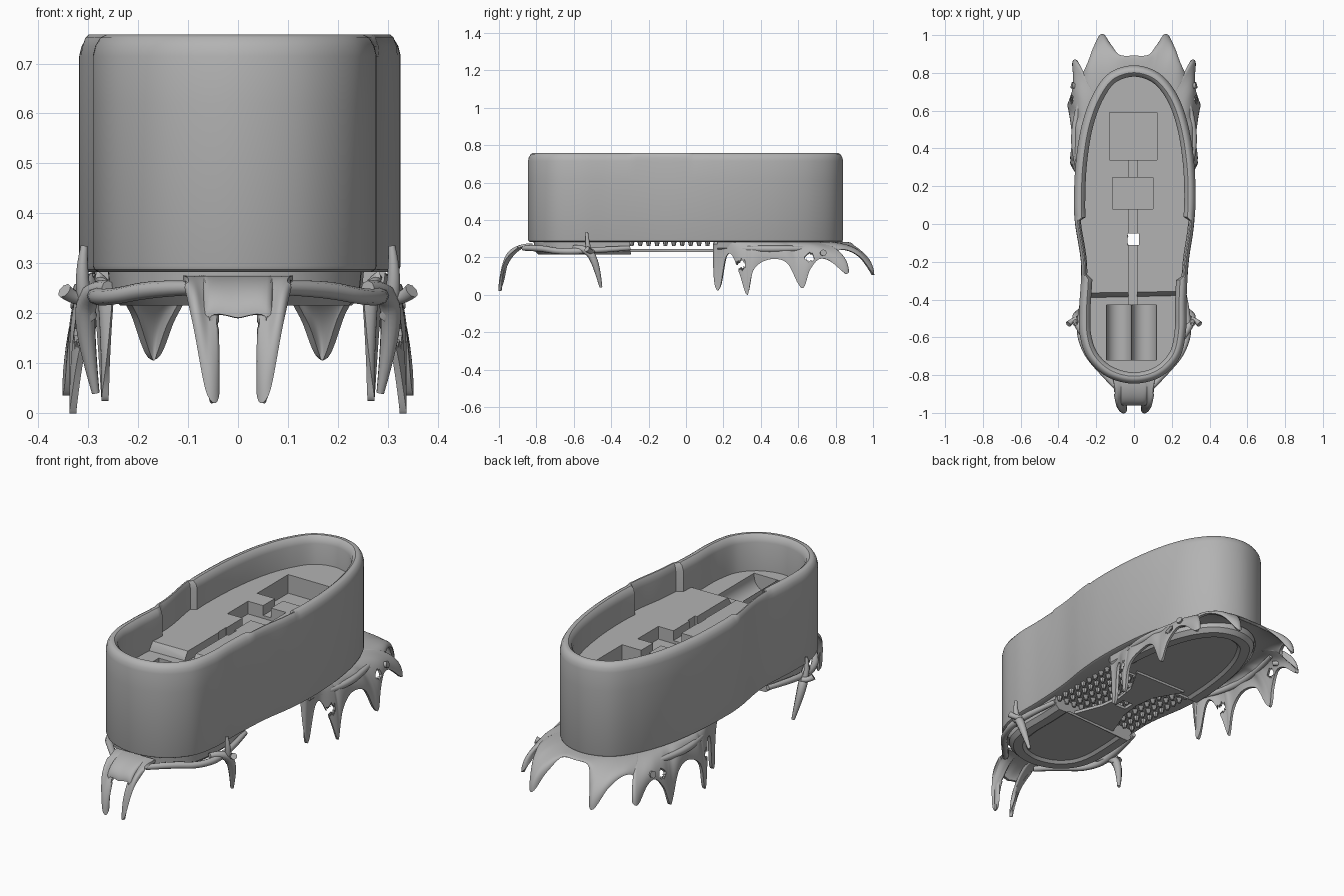
import bpy, bmesh, math
from mathutils import Vector

default_cube = bpy.data.objects.get("Cube")
if default_cube:
    bpy.data.objects.remove(default_cube)

grey = bpy.data.materials.new("warm_grey")
grey.use_nodes = True
grey.diffuse_color = (0.45, 0.45, 0.45, 1)
grey.node_tree.nodes["Principled BSDF"].inputs["Base Color"].default_value = (0.45, 0.45, 0.45, 1)


def activate(obj):
    bpy.ops.object.select_all(action='DESELECT')
    obj.select_set(True)
    bpy.context.view_layer.objects.active = obj


def finish(name, bm):
    """Turn a bmesh into a named grey object."""
    bmesh.ops.recalc_face_normals(bm, faces=bm.faces[:])
    mesh = bpy.data.meshes.new(name)
    bm.to_mesh(mesh)
    bm.free()
    obj = bpy.data.objects.new(name, mesh)
    bpy.context.collection.objects.link(obj)
    mesh.materials.append(grey)
    return obj


def smooth(obj, angle=35):
    activate(obj)
    bpy.ops.object.shade_smooth_by_angle(angle=math.radians(angle))


def apply_modifier(obj, kind, **settings):
    modifier = obj.modifiers.new(kind.lower(), kind)
    for key, value in settings.items():
        setattr(modifier, key, value)
    activate(obj)
    bpy.ops.object.modifier_apply(modifier=modifier.name)


def spline(points, steps, closed):
    """Smooth path through the points."""
    pts = [Vector(p) for p in points]
    n = len(pts)
    pick = (lambda i: pts[i % n]) if closed else (lambda i: pts[max(0, min(n - 1, i))])
    path = []
    for i in range(n if closed else n - 1):
        a, b, c, d = (pick(i + k) for k in (-1, 0, 1, 2))
        for s in range(steps):
            t = s / steps
            path.append(b + (c - a) * t / 2 + (a * 2 - b * 5 + c * 4 - d) * t * t / 2
                        + (b * 3 - a - c * 3 + d) * t ** 3 / 2)
    if not closed:
        path.append(pts[-1])
    return path


def loft(name, loops):
    """Skin stacked loops of equal length and cap both ends."""
    bm = bmesh.new()
    rings = [[bm.verts.new(p) for p in loop] for loop in loops]
    n = len(rings[0])
    for low, high in zip(rings, rings[1:]):
        for i in range(n):
            j = (i + 1) % n
            bm.faces.new((low[i], low[j], high[j], high[i]))
    bm.faces.new(rings[0])
    bm.faces.new(rings[-1])
    return finish(name, bm)


# Footprint shared by the body, floor and plates
footprint = spline([
    (0, -.845), (.14, -.81), (.24, -.71), (.275, -.57), (.278, -.4), (.29, -.2),
    (.315, -.03), (.326, .13), (.318, .33), (.285, .53), (.225, .69), (.13, .8),
    (0, .84), (-.13, .8), (-.215, .69), (-.275, .53), (-.308, .33), (-.318, .13),
    (-.312, 0), (-.28, -.22), (-.29, -.45), (-.285, -.6), (-.24, -.72), (-.14, -.81)], 10, True)


def rim_width(y):
    return .032 if -.28 < y < .03 else .06


def inset(amount, z, keep=lambda y: True):
    """Footprint moved inwards; amount is a distance or a function of y."""
    loop = []
    n = len(footprint)
    for i, p in enumerate(footprint):
        if keep(p.y):
            along = (footprint[(i + 1) % n] - footprint[i - 1]).normalized()
            d = amount(p.y) if callable(amount) else amount
            loop.append((p.x - along.y * d, p.y + along.x * d, z))
    return loop


# Hollow body with rounded rim
rim = [(0, .715), (.08, .735), (.25, .752), (.45, .758), (.65, .757), (.88, .745), (1, .72), (1, .575)]
body = loft("body", [inset(.012, .282), inset(.003, .287), inset(0, .295), inset(0, .62)]
            + [inset(lambda y, f=f: f * rim_width(y), z) for f, z in rim])


# Raised floor with a sloping step towards the heel
def floor_loop(z, setback):
    loop = inset(lambda y: rim_width(y) - .012, z, lambda y: y > -.39)
    heel_end = min(y for x, y, z in loop)
    return [(x, y + setback * max(0, 1 - (y - heel_end) / .1), z) for x, y, z in loop]


floor = loft("raised_floor", [floor_loop(.5, 0), floor_loop(.578, 0), floor_loop(.615, .025)])


# Lower plates and the bridge between them
def sole_plate(name, keep, low):
    rings = [(.03, .288), (.035, low + .02), (.055, low), (.1, low), (.115, low + .012)]
    return loft(name, [inset(d, z, keep) for d, z in rings])


heel_plate = sole_plate("heel_plate", lambda y: y < -.3, .215)
toe_plate = sole_plate("toe_plate", lambda y: y > .16, .23)
half = [(.14, -.34), (.07, -.16), (.055, -.05), (.07, .06), (.15, .2)]
edge = half + [(-x, y) for x, y in reversed(half)]
bridge = loft("bridge", [[(x, y, z) for x, y in edge] for z in (.23, .245)])


# Pockets cut into the floor
def box_cutter(x0, x1, y0, y1, z0):
    return loft("cutter", [[(x0, y0, z), (x1, y0, z), (x1, y1, z), (x0, y1, z)] for z in (z0, 1)])


def cell_cutter(x):
    """Round-bottomed trough."""
    r = .066
    arc = [(x - r * math.cos(math.pi * k / 16), .56 - r * math.sin(math.pi * k / 16)) for k in range(17)]
    arc = [(x - r, 1)] + arc + [(x + r, 1)]
    return loft("cutter", [[(px, y, z) for px, z in arc] for y in (-.72, -.43)])


def carve(cutter, targets):
    for target in targets:
        apply_modifier(target, 'BOOLEAN', object=cutter, operation='DIFFERENCE', solver='EXACT')
    bpy.data.objects.remove(cutter)


carve(box_cutter(-.13, .122, .34, .59, .52), (body, floor))
carve(box_cutter(-.115, .1, .08, .245, .55), (body, floor))
carve(box_cutter(-.03, .015, -.44, .35, .565), (body, floor))
carve(box_cutter(-.034, .026, -.11, -.05, .1), (body, floor, bridge))
for x in (-.079, .054):
    carve(cell_cutter(x), (body, floor))

# Rows of studs under the arch, clear of the opening
bm = bmesh.new()
for row in range(11):
    for column in range(11):
        place = Vector(((column - 5) * .046, row * .045 - .29, .275))
        if abs(place.x) > .04 or abs(place.y + .08) > .05:
            made = bmesh.ops.create_cone(bm, cap_ends=True, segments=8, radius1=.009, radius2=.016, depth=.03)
            bmesh.ops.translate(bm, verts=made["verts"], vec=place)
studs = finish("studs", bm)


# Curved skirts that end in claws
def skirt(name, tips, top_of, holes=()):
    bm = bmesh.new()
    rows = 16
    grid = []
    for tip in spline(tips, 7, False):
        top = top_of(tip)
        column = []
        for r in range(rows + 1):
            a = r / rows * math.pi / 2
            out, drop = math.sin(a), 1 - math.cos(a)
            column.append(bm.verts.new((top.x + (tip.x - top.x) * out, top.y + (tip.y - top.y) * out,
                                        top.z + (tip.z - top.z) * drop)))
        grid.append(column)
    for a, b in zip(grid, grid[1:]):
        for r in range(rows):
            bm.faces.new((a[r], b[r], b[r + 1], a[r + 1]))
    pierced = {f for f in bm.faces for y, z, size in holes
               if math.hypot(f.calc_center_median().y - y, f.calc_center_median().z - z) < size}
    bmesh.ops.delete(bm, geom=list(pierced), context='FACES')
    obj = finish(name, bm)
    apply_modifier(obj, 'MIRROR', use_clip=True)
    apply_modifier(obj, 'SOLIDIFY', thickness=.014, offset=0)
    smooth(obj, 50)


def toe_top(tip):
    ahead = max(tip.y - .3, 0)
    r = max(math.hypot(tip.x / .285, ahead / .52), .01)
    return Vector((tip.x / r, .3 + ahead / r if ahead else tip.y, .277))


skirt("toe_claws", [
    (.25, .15, .235), (.265, .158, .045), (.268, .185, .045), (.28, .215, .2), (.29, .25, .21),
    (.315, .29, .11), (.33, .32, .01), (.33, .335, .015), (.33, .365, .14), (.32, .45, .19),
    (.33, .54, .17), (.34, .6, .06), (.345, .63, .04), (.335, .66, .13), (.32, .71, .19),
    (.315, .77, .18), (.32, .85, .115), (.305, .86, .135), (.27, .8, .22), (.24, .85, .24),
    (.21, .93, .2), (.17, 1, .105), (.13, .95, .19), (.08, .89, .262), (0, .885, .268)],
    toe_top, [(.295, .16, .025), (.66, .2, .022)])

skirt("heel_claws", [
    (0, -.955, .19), (.06, -.955, .185), (.044, -.985, .04), (.06, -.995, .035),
    (.085, -.965, .18), (.1, -.9, .25)],
    lambda tip: Vector((tip.x * 1.1, -.82, .268)))


# Tapered spikes and twisting struts, mirrored left and right
def spike(name, points, radii):
    for side, label in ((1, "left"), (-1, "right")):
        curve = bpy.data.curves.new(name, 'CURVE')
        curve.dimensions = '3D'
        curve.bevel_depth = 1
        curve.bevel_resolution = 2
        curve.use_fill_caps = True
        line = curve.splines.new('NURBS')
        line.points.add(len(points) - 1)
        line.use_endpoint_u = True
        line.order_u = 3
        line.resolution_u = 6
        for point, (x, y, z), radius in zip(line.points, points, radii):
            point.co = (x * side, y, z, 1)
            point.radius = radius
        obj = bpy.data.objects.new(label + "_" + name, curve)
        bpy.context.collection.objects.link(obj)
        curve.materials.append(grey)
        activate(obj)
        bpy.ops.object.convert(target='MESH')
        smooth(bpy.context.object, 50)


spike("heel_side_claw", [(.26, -.6, .25), (.3, -.53, .25), (.31, -.48, .17), (.285, -.455, .04)],
      [.015, .022, .022, .008])
spike("heel_up_spike", [(.295, -.5, .19), (.32, -.53, .24), (.308, -.53, .335)], [.014, .018, .007])
spike("heel_side_knob", [(.3, -.5, .23), (.325, -.51, .225), (.348, -.53, .245)], [.014, .012, .016])
spike("heel_strut", [(.09, -.87, .25), (.17, -.78, .25), (.26, -.68, .23), (.3, -.53, .235), (.25, -.3, .25)],
      [.014, .018, .016, .018, .012])
spike("toe_side_knob", [(.29, .71, .22), (.31, .73, .22), (.33, .735, .225)], [.012, .012, .018])
spike("toe_strut", [(.27, .2, .25), (.315, .35, .245), (.315, .55, .245), (.27, .72, .25)],
      [.01, .018, .018, .01])

for part in (body, floor, heel_plate, toe_plate, bridge, studs):
    smooth(part)
